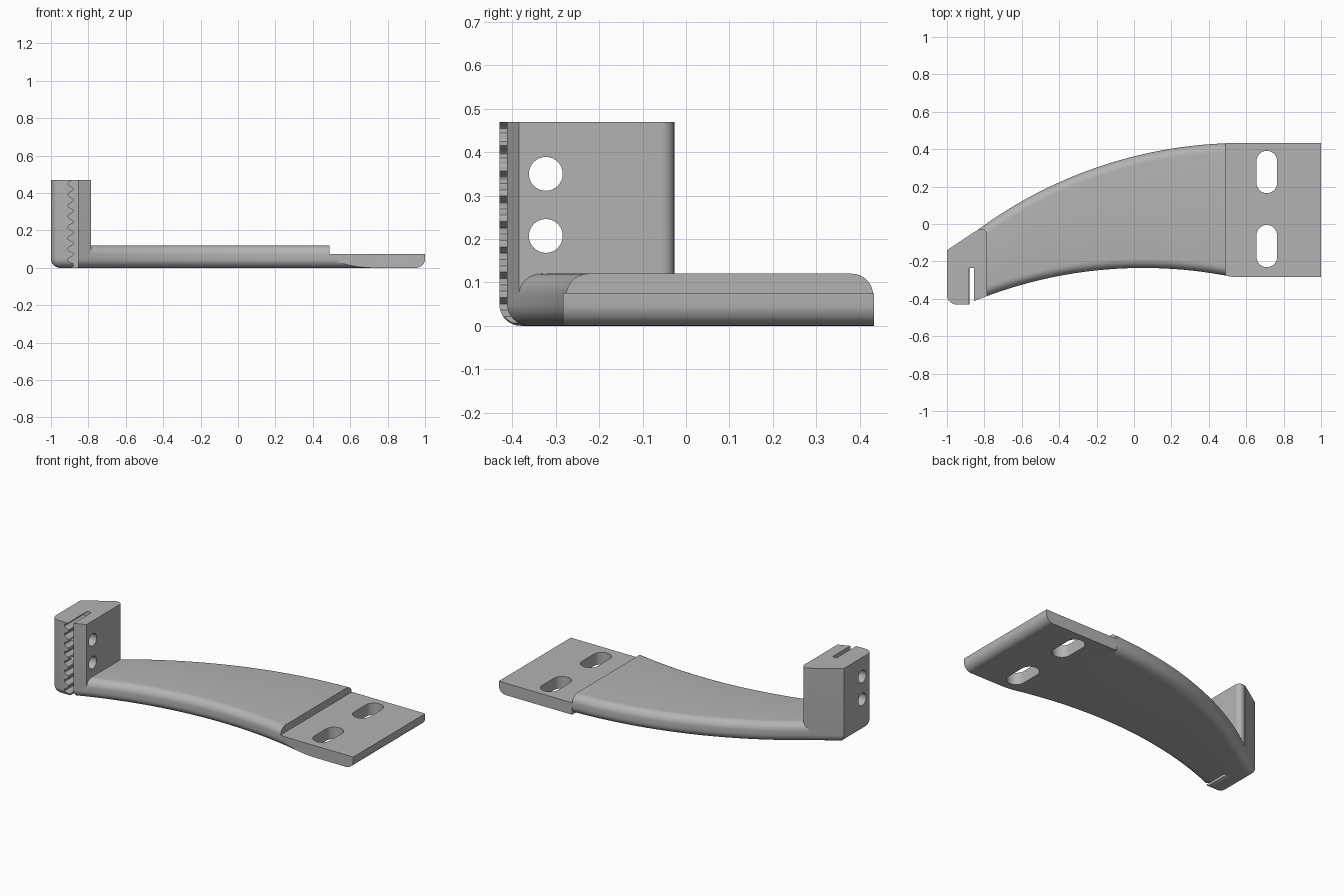
import bpy, bmesh, math

cube = bpy.data.objects.get("Cube")
if cube:
    bpy.data.objects.remove(cube, do_unlink=True)

metal = bpy.data.materials.new("satin_grey")
metal.use_nodes = True
grey = (0.45, 0.45, 0.45, 1)
metal.diffuse_color = grey
metal.node_tree.nodes["Principled BSDF"].inputs["Base Color"].default_value = grey

RADIUS = 0.05            # edge rounding
FRONT_R, BACK_R = 2.4, 2.39


def front_y(x):
    return -0.235 - FRONT_R + math.sqrt(FRONT_R ** 2 - (x - 0.05) ** 2)


def back_y(x):
    d = min(x - 0.58, 0)
    return 0.433 - BACK_R + math.sqrt(BACK_R ** 2 - d * d)


def span(a, b, n):
    return [a + (b - a) * i / n for i in range(n + 1)]


def prism(name, outline, low, high, axis="z", round_low=False, round_high=False, corner=None):
    """Extrude an outline along an axis, optionally rounding corner and rims."""
    place = {"z": lambda p, t: (p[0], p[1], t),
             "x": lambda p, t: (t, p[0], p[1]),
             "y": lambda p, t: (p[0], t, p[1])}[axis]
    bm = bmesh.new()
    rings = [[bm.verts.new(place(p, t)) for p in outline] for t in (low, high)]
    bm.faces.new(rings[0])
    bm.faces.new(rings[1])
    n = len(outline)
    for i in range(n):
        j = (i + 1) % n
        bm.faces.new((rings[0][i], rings[0][j], rings[1][j], rings[1][i]))
    bmesh.ops.recalc_face_normals(bm, faces=bm.faces)

    def bevel(edges, size):
        bmesh.ops.bevel(bm, geom=edges, offset=size, offset_type="OFFSET",
                        segments=8, profile=0.5, affect="EDGES", clamp_overlap=False)
    if corner is not None:
        ends = {rings[0][corner], rings[1][corner]}
        bevel([e for e in bm.edges if set(e.verts) == ends], RADIUS)
    rims = [t for t, on in ((low, round_low), (high, round_high)) if on]
    if rims:
        bevel([e for e in bm.edges
               if any(all(abs(v.co.z - t) < 1e-5 for v in e.verts) for t in rims)], RADIUS - 0.001)
    bmesh.ops.recalc_face_normals(bm, faces=bm.faces)
    mesh = bpy.data.meshes.new(name)
    bm.to_mesh(mesh)
    bm.free()
    mesh.materials.append(metal)
    obj = bpy.data.objects.new(name, mesh)
    bpy.context.collection.objects.link(obj)
    return obj


def box(name, x0, x1, y0, y1, z0, z1):
    return prism(name, [(x0, y0), (x1, y0), (x1, y1), (x0, y1)], z0, z1)


def finish(obj, steps):
    """Apply boolean steps, drop the helpers and smooth the rounded faces."""
    for operation, tool in steps:
        mod = obj.modifiers.new(operation, "BOOLEAN")
        mod.operation, mod.object, mod.solver = operation, tool, "EXACT"
    bpy.context.view_layer.update()
    graph = bpy.context.evaluated_depsgraph_get()
    mesh = bpy.data.meshes.new_from_object(obj.evaluated_get(graph))
    obj.modifiers.clear()
    obj.data = mesh
    for _, tool in steps:
        bpy.data.objects.remove(tool, do_unlink=True)
    bpy.ops.object.select_all(action="DESELECT")
    obj.select_set(True)
    bpy.context.view_layer.objects.active = obj
    bpy.ops.object.shade_smooth_by_angle(angle=math.radians(30))


def circle(cx, cy, r, a0=0, a1=360, n=32):
    return [(cx + r * math.cos(math.radians(a)), cy + r * math.sin(math.radians(a)))
            for a in span(a0, a1, n)]


# Shared footprint of the curved arm and the clamp post
footprint = [(-1, -0.43), (-0.88, -0.43)]
footprint += [(x, front_y(x)) for x in span(-0.855, 0.7, 32)]
footprint += [(x, back_y(x)) for x in span(0.7, -0.83, 32)]
footprint += [(-1, -0.14)]

# Curved arm, rounded above and below
arm = prism("curved_arm", footprint, 0, 0.12, round_low=True, round_high=True)
finish(arm, [("INTERSECT", box("arm_limit", -0.84, 0.49, -1, 1, -1, 1))])

# Clamp post with a rounded inner corner, toothed slot and two cross holes
post = prism("clamp_post", footprint, 0, 0.47, round_low=True, corner=0)
limit = [(-1.2, -0.6), (-0.785, -0.6)] + circle(-0.815, -0.057, 0.03, 0, 123, 10)
limit += [(-1.2, -0.057 + 0.03 / 0.84 - 0.385 * 0.645)]
limit[-1:] = [(-0.84, 0.1), (-1.2, 0.1)]
slot = [(-0.855, 0.6), (-0.855, -0.1)]
for z in span(-0.1, 0.6, 144):
    wave = max(-1, min(1, 1.4 * math.sin(2 * math.pi * z / 0.058)))
    slot.append((-0.894 + 0.014 * wave, z))
steps = [("INTERSECT", prism("post_limit", limit, -0.5, 1)),
         ("DIFFERENCE", prism("slot_cutter", slot, -0.6, -0.235, axis="y"))]
for z in (0.207, 0.35):
    steps.append(("DIFFERENCE",
                  prism("hole_cutter", circle(-0.323, z, 0.039)[:-1], -1.2, -0.6, axis="x")))
finish(post, steps)

# Mounting plate with two long holes and a rounded lower end
blank = [(0.3, 0.6)] + [(x, front_y(x)) for x in span(0.3, 1, 16)] + [(1, 0.6)]
plate = prism("mounting_plate", blank, 0, 0.2, round_low=True)
steps = [("INTERSECT", box("plate_limit", 0.49, 1.2, -0.283, 0.433, -1, 0.075))]
for y in (-0.118, 0.278):
    oval = circle(0.71, y + 0.058, 0.055, 0, 180, 16) + circle(0.71, y - 0.058, 0.055, 180, 360, 16)
    steps.append(("DIFFERENCE", prism("oval_cutter", oval, -0.5, 0.5)))
finish(plate, steps)
